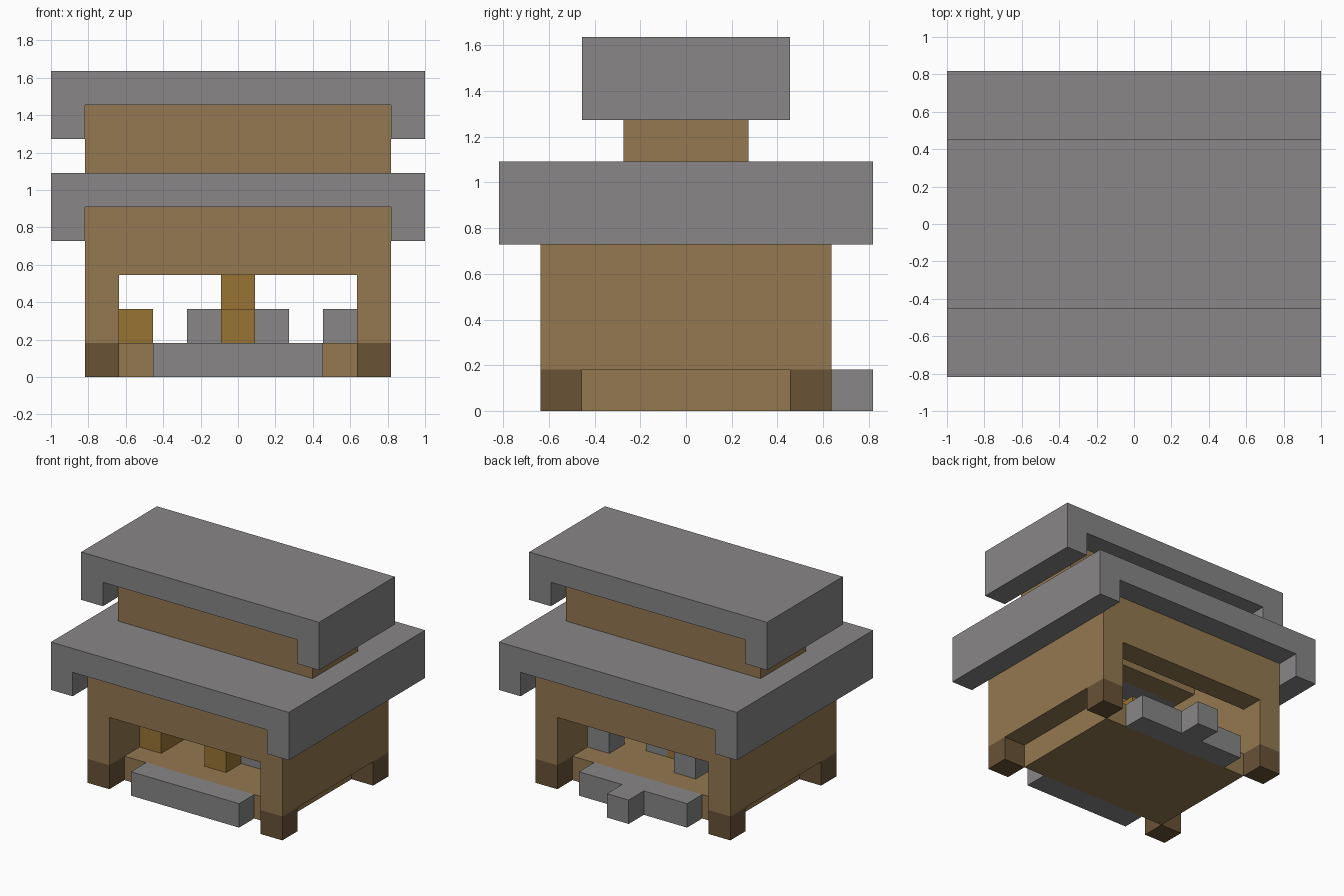
import bpy
import bmesh
from mathutils import Vector

if "Cube" in bpy.data.objects:
    bpy.data.objects.remove(bpy.data.objects["Cube"], do_unlink=True)

U = 2 / 11  # one building block; all sizes below are counted in blocks


def material(name, rgb):
    mat = bpy.data.materials.new(name)
    mat.use_nodes = True
    color = (*rgb, 1)
    mat.diffuse_color = color
    mat.node_tree.nodes["Principled BSDF"].inputs["Base Color"].default_value = color
    return mat


stone = material("stone grey", (0.246, 0.238, 0.241))
wood = material("wood brown", (0.292, 0.188, 0.080))
dark = material("dark wood", (0.138, 0.084, 0.037))
gold = material("golden wood", (0.314, 0.174, 0.034))


def extrude_profile(name, mat, points, y0, y1):
    """Extrude an x-z outline along y."""
    bm = bmesh.new()
    face = bm.faces.new([bm.verts.new((x * U, y0 * U, z * U)) for x, z in points])
    result = bmesh.ops.extrude_face_region(bm, geom=[face])
    moved = [v for v in result["geom"] if isinstance(v, bmesh.types.BMVert)]
    bmesh.ops.translate(bm, verts=moved, vec=Vector((0, (y1 - y0) * U, 0)))
    bmesh.ops.recalc_face_normals(bm, faces=bm.faces[:])
    mesh = bpy.data.meshes.new(name)
    bm.to_mesh(mesh)
    bm.free()
    mesh.materials.append(mat)
    obj = bpy.data.objects.new(name, mesh)
    bpy.context.scene.collection.objects.link(obj)
    return obj


def block(name, mat, x, y, z):
    points = [(x[0], z[0]), (x[1], z[0]), (x[1], z[1]), (x[0], z[1])]
    return extrude_profile(name, mat, points, *y)


def portal(name, mat, outer, inner, z, y):
    """Upside-down U: z holds bottom, underside of the span, and top."""
    low, mid, top = z
    points = [(-outer, low), (-inner, low), (-inner, mid), (inner, mid),
              (inner, low), (outer, low), (outer, top), (-outer, top)]
    return extrude_profile(name, mat, points, *y)


def span(sign, a, b):
    return tuple(sorted((sign * a, sign * b)))


# Floor and entrance steps
block("floor", wood, (-3.5, 3.5), (-2.5, 2.5), (0, 1))
block("front_step", stone, (-2.5, 2.5), (-3.5, -2.5), (0, 1))
block("back_step", stone, (-2.5, 2.5), (2.5, 3.5), (0, 1))
block("back_step_tongue", stone, (-0.5, 0.5), (3.5, 4.5), (0, 1))

# Walls, feet and roof halves, repeated on both sides
for sign, end, side in ((-1, "front", "right"), (1, "back", "left")):
    portal(end + "_wall", wood, 4.5, 3.5, (1, 3, 5), span(sign, 2.5, 3.5))
    block(side + "_wall", wood, span(sign, 3.5, 4.5), (-2.5, 2.5), (1, 5))
    block("upper_" + end + "_wall", wood, (-4.5, 4.5), span(sign, 0.5, 1.5), (5, 8))
    block("upper_" + side + "_wall", wood, span(sign, 3.5, 4.5), (-0.5, 0.5), (5, 8))
    portal("lower_roof_" + end, stone, 5.5, 4.5, (4, 5, 6), span(sign, 1.5, 4.5))
    block("lower_roof_" + side + "_eave", stone, span(sign, 4.5, 5.5), (-1.5, 1.5), (4, 6))
    for other, name in ((-1, "right"), (1, "left")):
        block(f"{end}_{name}_foot", dark, span(other, 3.5, 4.5), span(sign, 2.5, 3.5), (0, 1))

# Top roof
portal("upper_roof", stone, 5.5, 4.5, (7, 8, 9), (-2.5, 2.5))

# Furniture inside
block("bench", gold, (-3.5, -2.5), (-1.5, 0.5), (1, 2))
block("table", gold, (-0.5, 0.5), (-1.5, 0.5), (1, 2))
block("table_post", gold, (-0.5, 0.5), (-0.5, 0.5), (2, 3))
block("left_stool", stone, (0.5, 1.5), (-0.5, 0.5), (1, 2))
block("right_stool", stone, (-1.5, -0.5), (0.5, 1.5), (1, 2))
block("corner_stool", stone, (2.5, 3.5), (0.5, 1.5), (1, 2))
